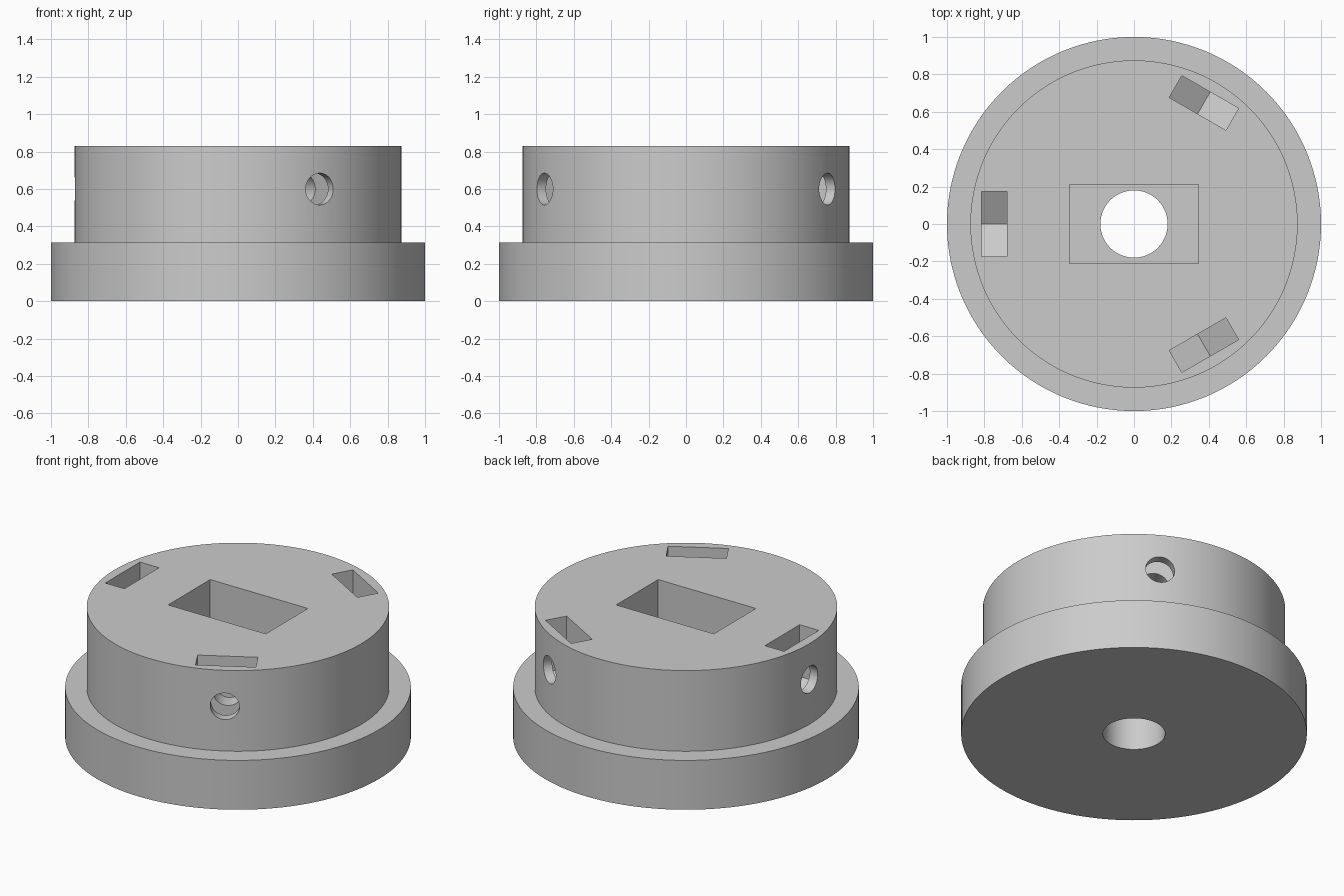
import bpy, bmesh, math
from mathutils import Matrix, Vector

if "Cube" in bpy.data.objects:
    bpy.data.objects.remove(bpy.data.objects["Cube"])

grey = bpy.data.materials.new("light_grey")
grey.diffuse_color = (0.6, 0.6, 0.6, 1)
grey.use_nodes = True
grey.node_tree.nodes["Principled BSDF"].inputs["Base Color"].default_value = grey.diffuse_color


def prism(bm, profile, length, matrix):
    """Extrude a closed 2D outline by length along local z."""
    lower = [bm.verts.new(matrix @ Vector((x, y, 0))) for x, y in profile]
    upper = [bm.verts.new(matrix @ Vector((x, y, length))) for x, y in profile]
    n = len(profile)
    bm.faces.new(lower[::-1])
    bm.faces.new(upper)
    for i in range(n):
        j = (i + 1) % n
        bm.faces.new((lower[i], lower[j], upper[j], upper[i]))


def circle(r, n):
    return [(r * math.cos(2 * math.pi * i / n), r * math.sin(2 * math.pi * i / n))
            for i in range(n)]


def make_object(name, bm):
    bmesh.ops.recalc_face_normals(bm, faces=bm.faces)
    mesh = bpy.data.meshes.new(name)
    bm.to_mesh(mesh)
    bm.free()
    mesh.materials.append(grey)
    ob = bpy.data.objects.new(name, mesh)
    bpy.context.collection.objects.link(ob)
    return ob


def cut(target, name, profile, length, matrix):
    bm = bmesh.new()
    prism(bm, profile, length, matrix)
    cutter = make_object(name, bm)
    mod = target.modifiers.new(name, 'BOOLEAN')
    mod.object, mod.operation, mod.solver = cutter, 'DIFFERENCE', 'EXACT'
    bpy.context.view_layer.objects.active = target
    bpy.ops.object.modifier_apply(modifier=name)
    bpy.data.objects.remove(cutter)


# Stepped round body: wide flange below a narrower drum
N, TOP, STEP = 128, 0.83, 0.315
bm = bmesh.new()
rings = []
for r, z in ((1, 0), (1, STEP), (0.875, STEP), (0.875, TOP)):
    rings.append([bm.verts.new((x, y, z)) for x, y in circle(r, N)])
for a, b in zip(rings, rings[1:]):
    for i in range(N):
        j = (i + 1) % N
        bm.faces.new((a[i], a[j], b[j], b[i]))
bm.faces.new(rings[0][::-1])
bm.faces.new(rings[-1])
hub = make_object("hub_body", bm)

# Central rectangular pocket and round through bore
w, d = 0.345, 0.212
cut(hub, "pocket", [(-w, -d), (w, -d), (w, d), (-w, d)], 1, Matrix.Translation((0, 0, STEP)))
cut(hub, "bore", circle(0.18, 64), 2, Matrix.Translation((0, 0, -0.5)))

# Three nut slots with pointed floors, each crossed by a blind radial screw hole
HOLE_Z, half = 0.6, 0.175
point = -2 * half / math.sqrt(3)
slot = [(-half, 0.5), (-half, point / 2), (0, point), (half, point / 2), (half, 0.5)]
for k in (60, 180, 300):
    # local z runs radially outward, local y runs up
    spin = Matrix.Rotation(math.radians(k), 4, 'Z')
    lay = Matrix(((0, 0, 1, 0), (1, 0, 0, 0), (0, 1, 0, HOLE_Z), (0, 0, 0, 1)))
    frame = spin @ lay
    cut(hub, "nut_slot", slot, 0.135, frame @ Matrix.Translation((0, 0, 0.68)))
    cut(hub, "screw_hole", circle(0.085, 40), 0.5, frame @ Matrix.Translation((0, 0, 0.57)))

bpy.ops.object.select_all(action='DESELECT')
hub.select_set(True)
bpy.context.view_layer.objects.active = hub
bpy.ops.object.shade_smooth_by_angle(angle=math.radians(25))
